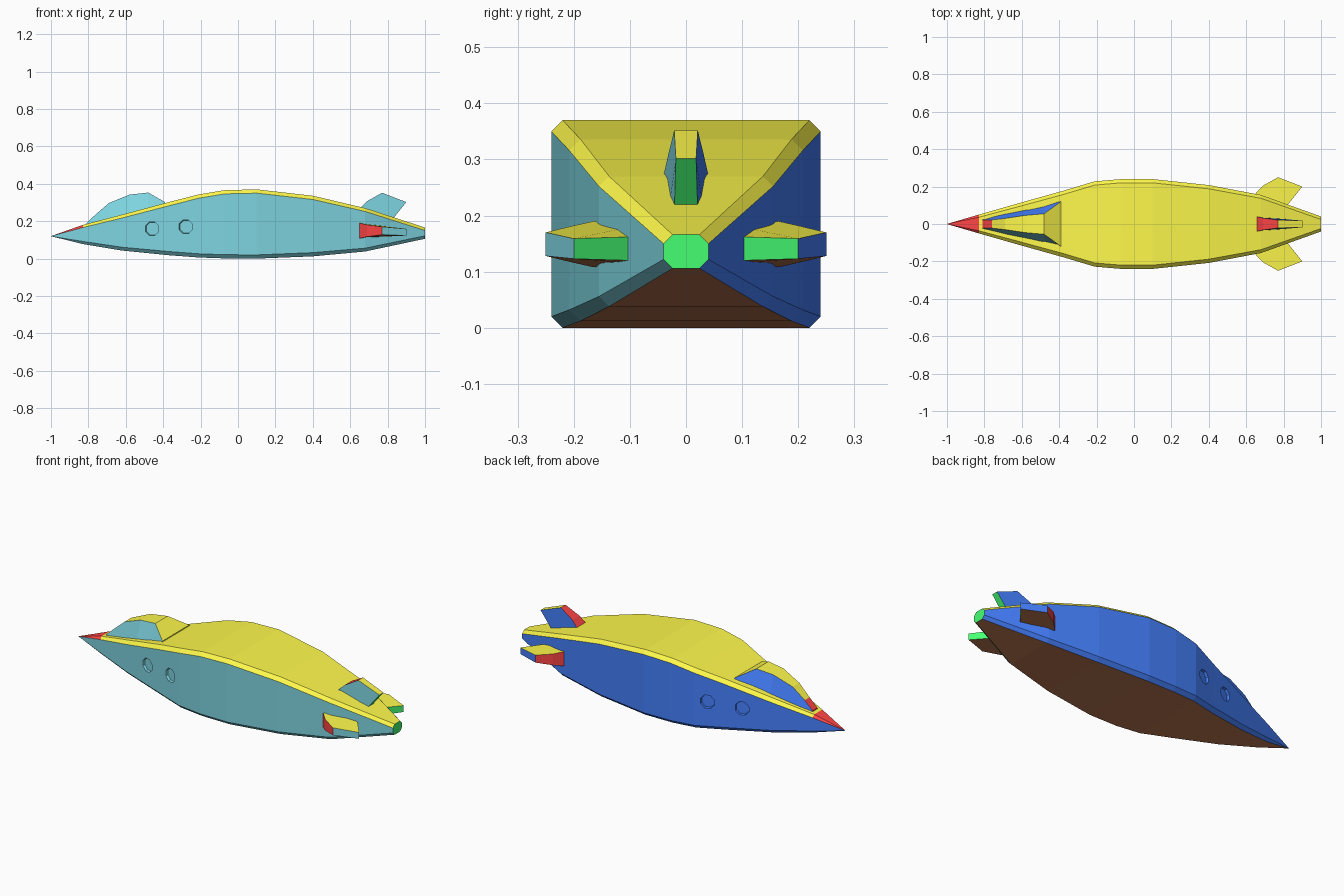
import bpy, bmesh, math
from mathutils import Vector

if "Cube" in bpy.data.objects:
    bpy.data.objects.remove(bpy.data.objects["Cube"])

# One colour per facing direction
FRONT, BACK, TOP, BOTTOM, LEFT, RIGHT = range(6)
MATS = []
for label, rgb in (("nose_red", (1, 0.06, 0.06)), ("tail_green", (0.06, 1, 0.17)),
                   ("top_yellow", (1, 0.95, 0.07)), ("bottom_brown", (0.48, 0.18, 0.08)),
                   ("side_blue", (0.06, 0.22, 1)), ("side_teal", (0.21, 0.66, 0.75))):
    m = bpy.data.materials.new(label)
    m.diffuse_color = (*rgb, 1)
    m.use_nodes = True
    m.node_tree.nodes["Principled BSDF"].inputs["Base Color"].default_value = m.diffuse_color
    MATS.append(m)


def make(name, verts, faces, colours):
    me = bpy.data.meshes.new(name)
    me.from_pydata(verts, [], faces)
    for m in MATS:
        me.materials.append(m)
    for p, c in zip(me.polygons, colours):
        p.material_index = c
    bm = bmesh.new()
    bm.from_mesh(me)
    bmesh.ops.recalc_face_normals(bm, faces=bm.faces)
    bm.to_mesh(me)
    bm.free()
    ob = bpy.data.objects.new(name, me)
    bpy.context.collection.objects.link(ob)
    return ob


def loft(name, rings, around, first, caps):
    n = len(rings[0])
    verts = [v for r in rings for v in r]
    faces = [(i * n + j, i * n + (j + 1) % n, (i + 1) * n + (j + 1) % n, (i + 1) * n + j)
             for i in range(len(rings) - 1) for j in range(n)]
    faces += [tuple(range(n)), tuple(range(len(verts) - n, len(verts)))]
    return make(name, verts, faces, first + around * (len(rings) - 2) + caps)


# Hull stations: x, half width, bottom z, top z, chamfer
HULL = [(-0.83, 0.05, 0.078, 0.180, 0.014), (-0.62, 0.11, 0.043, 0.235, 0.018),
        (-0.37, 0.18, 0.018, 0.302, 0.02), (-0.21, 0.228, 0.006, 0.343, 0.02),
        (-0.07, 0.24, 0.001, 0.366, 0.02), (0.10, 0.24, 0.0, 0.37, 0.02),
        (0.40, 0.208, 0.012, 0.336, 0.02), (0.68, 0.155, 0.038, 0.27, 0.018),
        (1.0, 0.04, 0.106, 0.166, 0.016)]


def at(x, k):
    for a, b in zip(HULL, HULL[1:]):
        if a[0] <= x <= b[0]:
            return a[k] + (b[k] - a[k]) * (x - a[0]) / (b[0] - a[0])


def octagon(x, w, b, t, c):
    return [(x, w, b + c), (x, w, t - c), (x, w - c, t), (x, c - w, t),
            (x, -w, t - c), (x, -w, b + c), (x, c - w, b), (x, w - c, b)]


# Hull closing to a pointed nose with a red upper side
under = [RIGHT, RIGHT, BOTTOM, LEFT]
hull = loft("hull", [octagon(-1, 0.0004, 0.1196, 0.1204, 0.0002)] + [octagon(*s) for s in HULL],
            [LEFT, TOP, TOP, TOP] + under, [LEFT, FRONT, FRONT, FRONT] + under, [FRONT, BACK])

# Canopy: x, base half width, top half width, top z
CANOPY = [(-0.81, 0.027, 0.022, 0.19), (-0.76, 0.042, 0.022, 0.237),
          (-0.69, 0.058, 0.03, 0.297), (-0.58, 0.08, 0.046, 0.342),
          (-0.48, 0.102, 0.055, 0.353), (-0.39, 0.122, 0.12, 0.302)]
loft("canopy", [[(x, b, at(x, 3) - 0.02), (x, t, z), (x, -t, z), (x, -b, at(x, 3) - 0.02)]
                for x, b, t, z in CANOPY],
     [LEFT, TOP, RIGHT, BOTTOM], [LEFT, FRONT, RIGHT, BOTTOM], [FRONT, TOP])

# Fin outline: x, height from fin base line, half thickness, sideways shift
FIN = [(0.65, 0.165, 0.041, 0.0), (0.69, 0.205, 0.032, 0.0), (0.77, 0.25, 0.021, 0.0),
       (0.90, 0.20, 0.018, -0.008), (0.82, 0.10, 0.021, -0.008), (0.70, 0.08, 0.035, 0.0)]


def fin(name, place, outer, caps):
    n = len(FIN)
    verts = [place(x, h, s * t, d) for s in (1, -1) for x, h, t, d in FIN]
    faces = [(i, (i + 1) % n, n + (i + 1) % n, n + i) for i in range(n)]
    make(name, verts, faces + [tuple(range(n)), tuple(range(n, 2 * n))],
         [FRONT, FRONT, outer, BACK, BACK, FRONT] + caps)


fin("top_fin", lambda x, h, t, d: (x, t, h + 0.102), TOP, [LEFT, RIGHT])
for side, s, c in (("left", 1, LEFT), ("right", -1, RIGHT)):
    fin(side + "_fin", lambda x, h, t, d: (x, s * h, 0.149 + t + d), c, [TOP, BOTTOM])

# Portholes: shallow octagonal recesses cut square to the hull side
up = Vector((0, 0, 1))
for s, c in ((1, LEFT), (-1, RIGHT)):
    for x, z in ((-0.46, 0.16), (-0.28, 0.17)):
        slope = (at(x + 0.02, 1) - at(x - 0.02, 1)) / 0.04
        out = Vector((-slope, s, 0)).normalized()
        along = out.cross(up)
        centre = Vector((x, s * at(x, 1), z))
        rings = [[centre + out * d + r * (math.cos(a) * along + math.sin(a) * up)
                  for a in [math.pi / 8 + k * math.pi / 4 for k in range(8)]]
                 for r, d in ((0.037, -0.013), (0.043, 0.015))]
        cutter = loft("porthole_cutter", rings, [c] * 8, [c] * 8, [c, c])
        cutter.hide_render = True
        mod = hull.modifiers.new("porthole", 'BOOLEAN')
        mod.object, mod.operation, mod.solver = cutter, 'DIFFERENCE', 'EXACT'
        bpy.context.view_layer.objects.active = hull
        bpy.ops.object.modifier_apply(modifier=mod.name)
        bpy.data.objects.remove(cutter)
